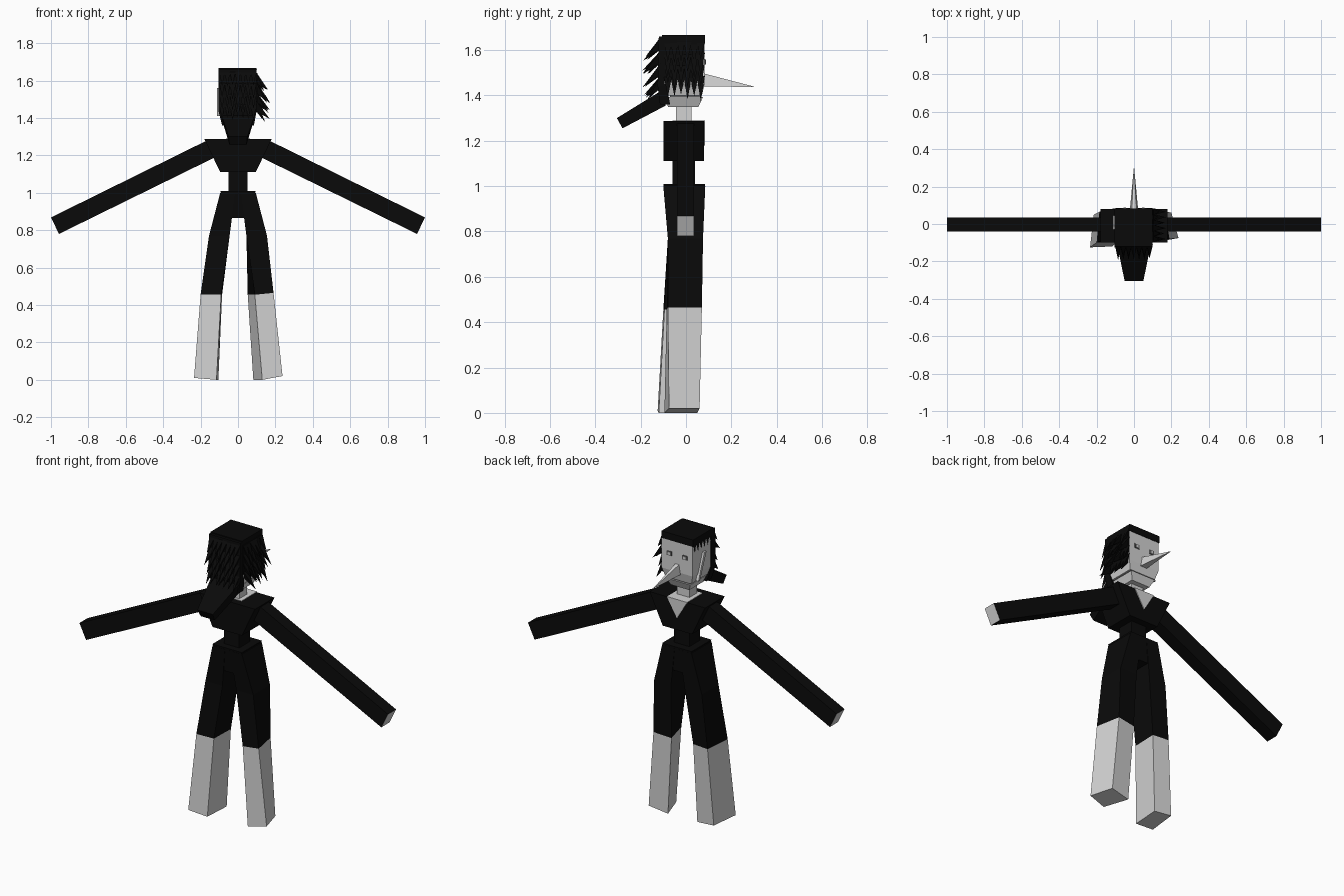
import bpy, bmesh, math, random
from mathutils import Vector

if "Cube" in bpy.data.objects:
    bpy.data.objects.remove(bpy.data.objects["Cube"])

random.seed(4)


def material(name, rgb):
    m = bpy.data.materials.new(name)
    m.diffuse_color = (*rgb, 1)
    m.use_nodes = True
    m.node_tree.nodes["Principled BSDF"].inputs["Base Color"].default_value = m.diffuse_color
    return m


BLACK = material("black_cloth", (0.003, 0.003, 0.003))
PALE = material("pale_grey", (0.65, 0.65, 0.65))
DARK = material("dark_grey", (0.12, 0.12, 0.12))


def finish(name, bm, *mats):
    bmesh.ops.recalc_face_normals(bm, faces=bm.faces)
    me = bpy.data.meshes.new(name)
    bm.to_mesh(me)
    bm.free()
    for m in mats:
        me.materials.append(m)
    ob = bpy.data.objects.new(name, me)
    bpy.context.collection.objects.link(ob)
    return ob


def add_loft(bm, rings):
    """Skin a run of equal-length rings and close both ends."""
    vs = [[bm.verts.new(p) for p in r] for r in rings]
    n = len(vs[0])
    for a, b in zip(vs, vs[1:]):
        for i in range(n):
            j = (i + 1) % n
            bm.faces.new((a[i], a[j], b[j], b[i]))
    bm.faces.new(vs[0])
    return bm.faces.new(vs[-1])


def loft(name, rings, mat):
    bm = bmesh.new()
    add_loft(bm, rings)
    return finish(name, bm, mat)


def rect(x0, x1, y0, y1, z):
    return [(x0, y0, z), (x1, y0, z), (x1, y1, z), (x0, y1, z)]


def box(name, x, y, z, mat):
    return loft(name, [rect(*x, *y, z[0]), rect(*x, *y, z[1])], mat)


# Torso, waist and hips
loft("chest", [rect(-.095, .095, -.10, .08, 1.11), rect(-.18, .18, -.10, .08, 1.287)], BLACK)
box("waist", (-.05, .05), (-.06, .04), (1.0, 1.12), BLACK)
loft("hips", [rect(-.04, .04, -.085, .075, .865), rect(-.095, .095, -.10, .085, 1.01)], BLACK)

# Open collar on the chest front and its pale top
loft("collar_front", [[(-.065, y, 1.288), (.065, y, 1.288), (0, y, 1.18)] for y in (.079, .084)], PALE)
box("collar_top", (-.065, .065), (-.06, .084), (1.284, 1.290), PALE)
box("neck", (-.04, .04), (-.045, .025), (1.28, 1.38), PALE)

# Arms with pale end caps
for side, label in ((1, "right"), (-1, "left")):
    bm = bmesh.new()
    ring_a = [(side * x, y, z) for x, y, z in
              ((.155, -.04, 1.285), (.155, .035, 1.285), (.112, .035, 1.195), (.112, -.04, 1.195))]
    ring_b = [(side * x, y, z) for x, y, z in
              ((1.0, -.04, .868), (1.0, .035, .868), (.957, .035, .78), (.957, -.04, .78))]
    add_loft(bm, [ring_a, ring_b]).material_index = 1
    finish(label + "_arm", bm, BLACK, PALE)

# Legs: dark trousers over pale lower legs, each turned a little differently
hip = rect(.015, .095, -.10, .085, 1.0)
knee = rect(.045, .155, -.08, .075, .77)
right_hem = [(.09, -.085, .455), (.19, -.08, .465), (.162, .07, .465), (.052, .06, .455)]
right_foot = [(.13, -.095, 0), (.238, -.075, .02), (.20, .06, .02), (.082, .05, 0)]
left_hem = [(-.20, -.10, .455), (-.09, -.095, .455), (-.085, .055, .455), (-.185, .065, .455)]
left_foot = [(-.235, -.125, .01), (-.115, -.12, 0), (-.105, .045, 0), (-.215, .05, .01)]


def flip(ring):
    a, b, c, d = [(-x, y, z) for x, y, z in ring]
    return [b, a, d, c]


loft("right_trouser", [hip, knee, right_hem], BLACK)
loft("right_lower_leg", [right_hem, right_foot], PALE)
loft("left_trouser", [flip(hip), flip(knee), left_hem], BLACK)
loft("left_lower_leg", [left_hem, left_foot], PALE)

# Head, jaw and facial features (the face looks toward +y)
loft("head", [rect(-.085, .085, -.09, .07, 1.40), rect(-.10, .10, -.095, .082, 1.45),
              rect(-.10, .10, -.095, .082, 1.64)], PALE)
loft("jaw", [rect(-.06, .06, -.08, .055, 1.35), rect(-.08, .08, -.085, .075, 1.393)], PALE)
box("mouth_line", (-.075, .075), (-.07, .066), (1.39, 1.403), DARK)
loft("nose", [[(-.022, .078, 1.44), (.022, .078, 1.44), (.012, .078, 1.497), (-.012, .078, 1.497)],
              [(-.001, .30, 1.437), (.001, .30, 1.437), (.001, .30, 1.439), (-.001, .30, 1.439)]], PALE)
for s, label in ((1, "right"), (-1, "left")):
    box(label + "_eye", (s * .05 - .016, s * .05 + .016), (.081, .085), (1.535, 1.56), DARK)
    box(label + "_pupil", (s * .05 - .007, s * .05 + .007), (.084, .088), (1.538, 1.556), PALE)
loft("left_ear", [[(x, -.03, 1.56), (x, -.01, 1.56), (x, .045, 1.41), (x, .03, 1.41)]
                  for x in (-.095, -.112)], PALE)

# Hair cap and back panel
box("hair_cap", (-.105, .10), (-.105, .084), (1.625, 1.666), BLACK)
loft("hair_back", [rect(-.085, .085, -.115, -.07, 1.36), rect(-.105, .10, -.125, -.085, 1.44),
                   rect(-.105, .10, -.12, -.085, 1.66)], BLACK)
loft("hair_side", [rect(.085, .104, -.10, .075, 1.47), rect(.085, .104, -.10, .08, 1.64)], BLACK)


def add_spike(bm, root, along, out, width, drop, reach):
    """A thin pointed lock that hangs down and flares outward."""
    root, along, out = Vector(root), Vector(along), Vector(out)
    a, b = root - along * width, root + along * width
    inner = root - Vector((0, 0, .055))
    tip = root + out * reach - Vector((0, 0, drop))
    v = [bm.verts.new(p) for p in (a, b, inner, tip)]
    for f in ((0, 1, 2), (0, 1, 3), (1, 2, 3), (2, 0, 3)):
        bm.faces.new([v[i] for i in f])


# Flared locks in rows down the back and the right side
bm = bmesh.new()
for row, z in enumerate((1.66, 1.60, 1.545, 1.49)):
    for i in range(7):
        x = -.085 + .028 * i
        add_spike(bm, (x, -.11, z), (1, 0, 0), (0, -1, 0), .018,
                  .085 + random.uniform(0, .025), random.uniform(.055, .085))
finish("back_locks", bm, BLACK)

bm = bmesh.new()
for row, z in enumerate((1.645, 1.59, 1.54, 1.49)):
    for i in range(6):
        y = -.08 + .029 * i
        add_spike(bm, (.098, y, z), (0, 1, 0), (1, 0, 0), .019,
                  .085 + random.uniform(0, .03), random.uniform(.03, .075))
finish("side_locks", bm, BLACK)

# Short fringe on the bare side
bm = bmesh.new()
for i in range(6):
    add_spike(bm, (-.101, -.085 + .03 * i, 1.645), (0, 1, 0), (-1, 0, 0), .018, .06, .003)
finish("left_fringe", bm, BLACK)

# Ponytail
loft("ponytail", [[(-.09, -.11, 1.42), (.09, -.11, 1.42), (.075, -.09, 1.355), (-.075, -.09, 1.355)],
                  [(-.05, -.305, 1.30), (.05, -.305, 1.30), (.045, -.28, 1.255), (-.045, -.28, 1.255)]], BLACK)
